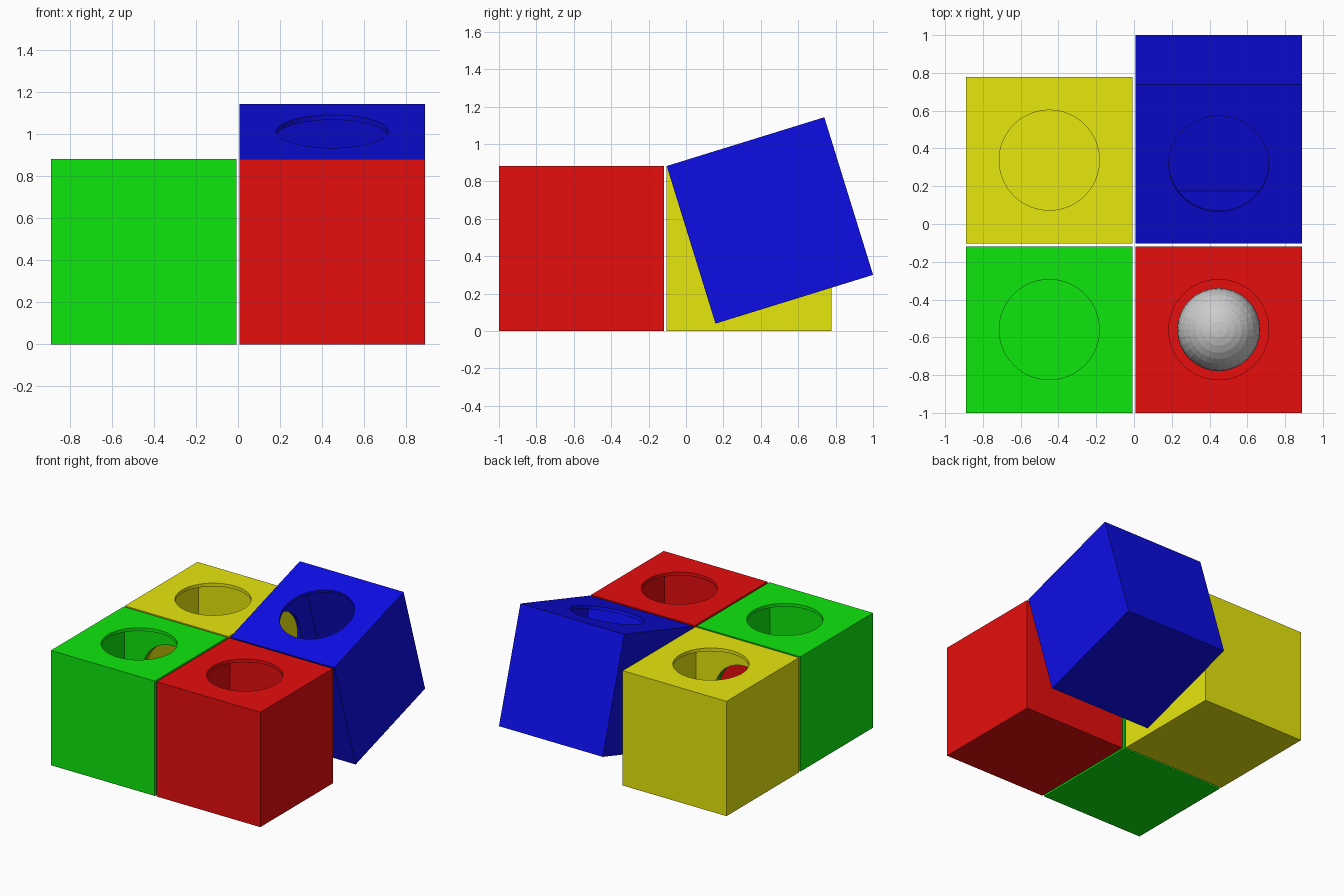
import bpy
import math
from mathutils import Matrix, Vector

if "Cube" in bpy.data.objects:
    bpy.data.objects.remove(bpy.data.objects["Cube"])

S = 0.882        # cube side
GAP = 0.015      # space between cubes
WALL = 0.025     # wall thickness
HOLE = 0.265     # hole radius
TILT = 0.3       # lean of the blue cube


def material(name, rgb):
    m = bpy.data.materials.new(name)
    m.diffuse_color = (*rgb, 1)
    m.use_nodes = True
    m.node_tree.nodes["Principled BSDF"].inputs["Base Color"].default_value = m.diffuse_color
    return m


def cut(target, cutter):
    mod = target.modifiers.new("cut", 'BOOLEAN')
    mod.operation = 'DIFFERENCE'
    mod.solver = 'EXACT'
    mod.object = cutter
    bpy.context.view_layer.objects.active = target
    bpy.ops.object.modifier_apply(modifier=mod.name)
    bpy.data.objects.remove(cutter, do_unlink=True)


def hollow_cube(name, mat, sides):
    """Hollow cube centred on the origin with round holes in the given sides."""
    bpy.ops.mesh.primitive_cube_add(size=S)
    box = bpy.context.object
    box.name = name
    bpy.ops.mesh.primitive_cube_add(size=S - 2 * WALL)
    cut(box, bpy.context.object)
    for side in sides:
        d = Vector(side)
        bpy.ops.mesh.primitive_cylinder_add(
            vertices=64, radius=HOLE, depth=0.15, location=d * S / 2,
            rotation=d.to_track_quat('Z', 'Y').to_euler())
        cut(box, bpy.context.object)
    box.data.materials.clear()
    box.data.materials.append(mat)
    for p in box.data.polygons:
        p.material_index = 0
    return box


red = material("red", (0.8, 0.004, 0.004))
green = material("green", (0.004, 0.8, 0.004))
yellow = material("yellow", (0.8, 0.8, 0.004))
blue = material("blue", (0.004, 0.004, 0.8))
grey = material("grey", (0.6, 0.6, 0.6))

UP, LEFT, RIGHT = (0, 0, 1), (-1, 0, 0), (1, 0, 0)
BACK, FRONT = (0, 1, 0), (0, -1, 0)
cx = (S + GAP) / 2
y_front = -1 + S / 2
y_back = y_front + S + GAP

# Three upright cubes; side holes link neighbouring rooms
hollow_cube("green_cube", green, [UP, RIGHT, BACK]).location = (-cx, y_front, S / 2)
hollow_cube("yellow_cube", yellow, [UP, RIGHT, FRONT]).location = (-cx, y_back, S / 2)
hollow_cube("red_cube", red, [UP, LEFT]).location = (cx, y_front, S / 2)

# Blue cube swung up about its top front edge
tilted = hollow_cube("blue_tilted_cube", blue, [UP, LEFT])
pivot = Vector((cx, y_back - S / 2, S))
tilted.matrix_world = (Matrix.Translation(pivot) @ Matrix.Rotation(TILT, 4, 'X')
                       @ Matrix.Translation((0, S / 2, -S / 2)))

# Ball resting on the floor of the red cube
R = 0.22
bpy.ops.mesh.primitive_uv_sphere_add(segments=32, ring_count=16, radius=R,
                                     location=(cx, y_front, WALL + R))
ball = bpy.context.object
ball.name = "ball"
ball.data.materials.append(grey)
